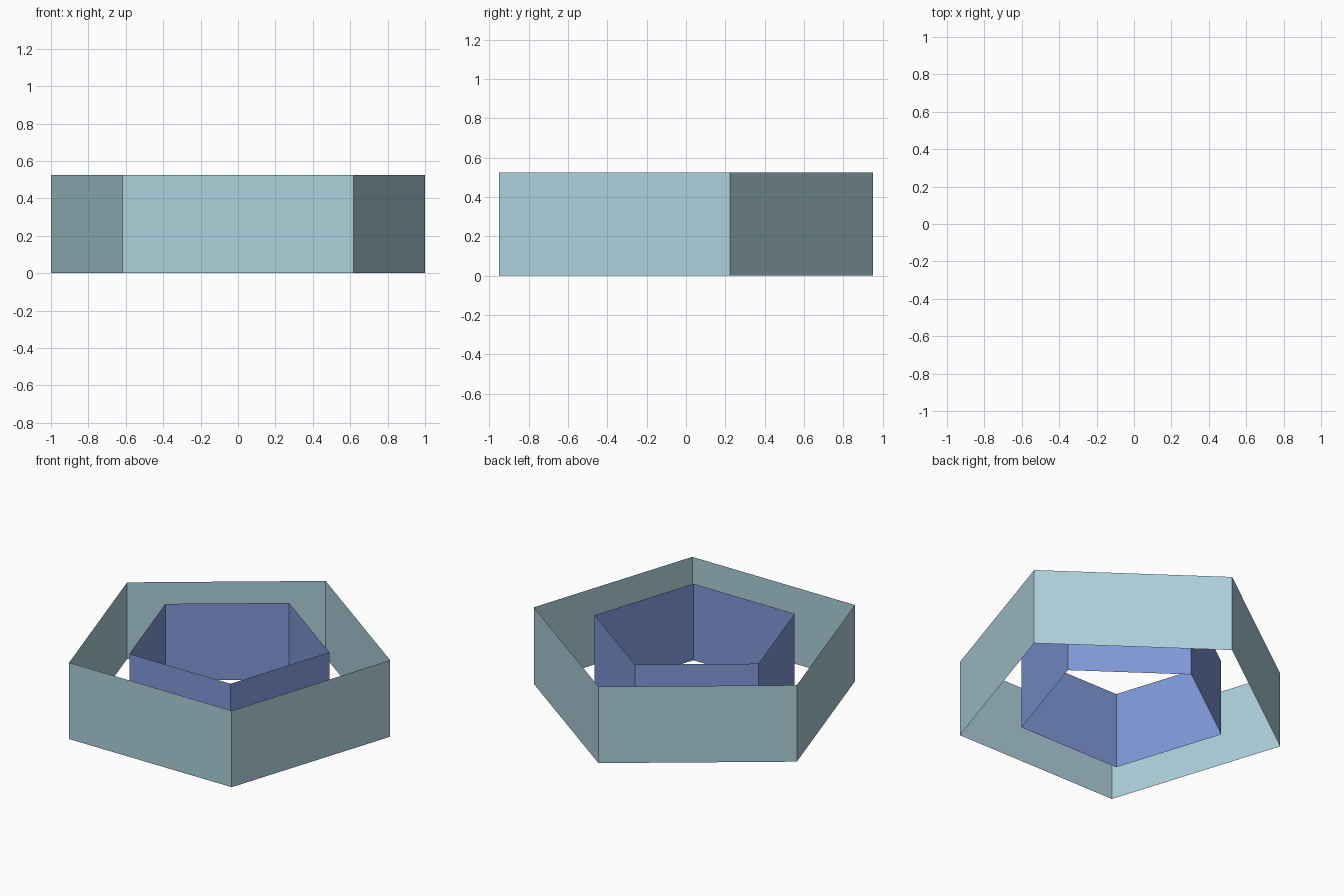
import bpy
import bmesh
from math import sin, cos, radians

if "Cube" in bpy.data.objects:
    bpy.data.objects.remove(bpy.data.objects["Cube"])

R = 1 / cos(radians(18))               # circumradius for a 2-unit-wide pentagon
HEIGHT = R / 2
SHIFT_Y = -R * (1 - cos(radians(36))) / 2   # centres the pentagon bounds on y = 0


def pentagon_wall(name, radius, color):
    """Open, zero-thickness five-sided wall with one corner at the back."""
    bm = bmesh.new()
    corners = [bm.verts.new((radius * cos(radians(90 + 72 * i)),
                             radius * sin(radians(90 + 72 * i)) + SHIFT_Y, 0))
               for i in range(5)]
    top = [bm.verts.new((v.co.x, v.co.y, HEIGHT)) for v in corners]
    for i in range(5):
        j = (i + 1) % 5
        bm.faces.new((corners[i], corners[j], top[j], top[i]))
    mesh = bpy.data.meshes.new(name)
    bm.to_mesh(mesh)
    bm.free()
    mat = bpy.data.materials.new(name + "_color")
    mat.diffuse_color = color
    mat.use_nodes = True
    mat.node_tree.nodes["Principled BSDF"].inputs["Base Color"].default_value = mat.diffuse_color
    mesh.materials.append(mat)
    obj = bpy.data.objects.new(name, mesh)
    bpy.context.collection.objects.link(obj)
    return obj


# Outer and inner concentric walls
pentagon_wall("outer_wall", R, (0.42, 0.63, 0.71, 1))
pentagon_wall("inner_wall", R * 0.623, (0.22, 0.32, 0.70, 1))
